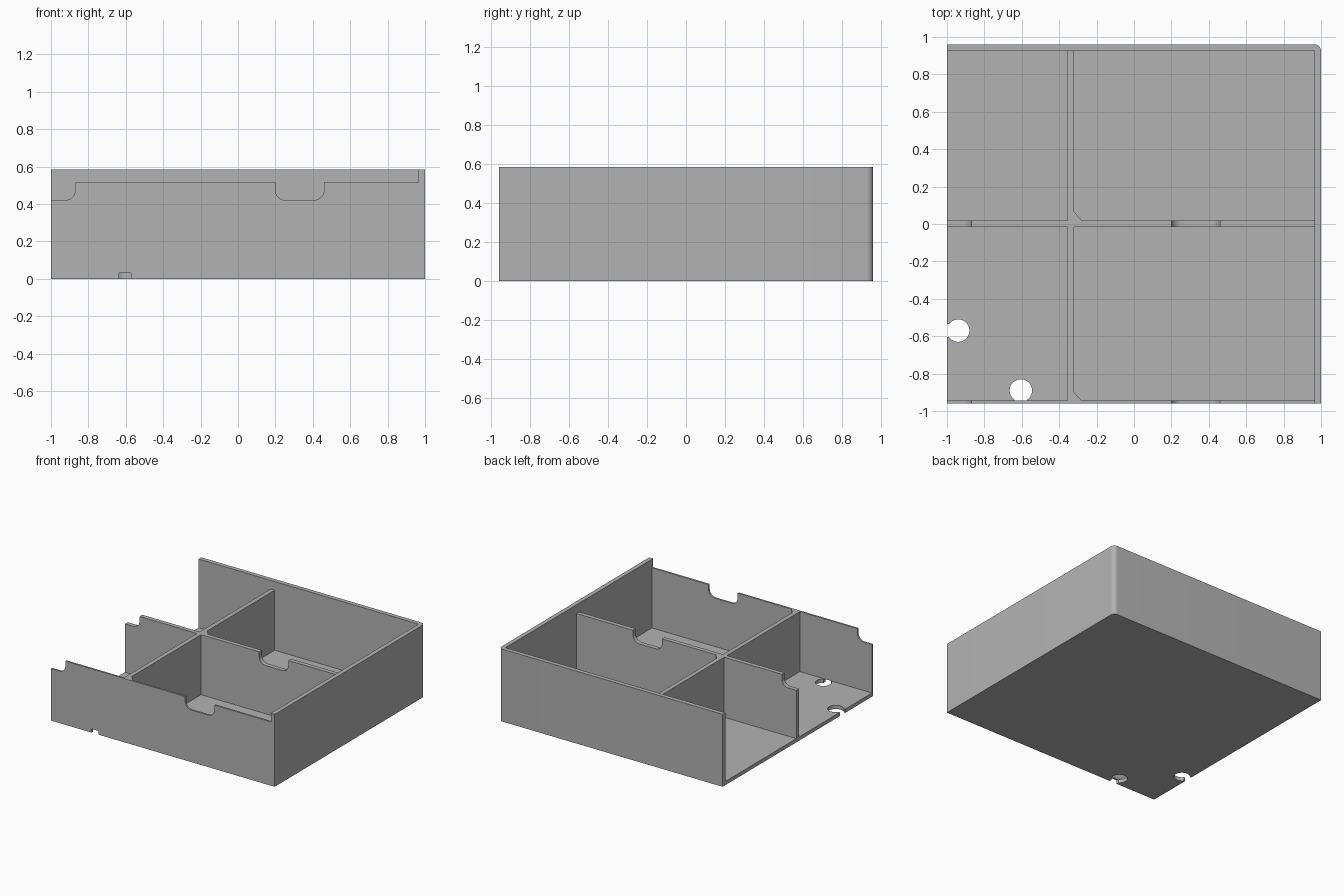
import bpy, bmesh
from math import radians, cos, sin
from mathutils import Vector

cube = bpy.data.objects.get("Cube")
if cube:
    bpy.data.objects.remove(cube, do_unlink=True)

grey = bpy.data.materials.new("plain grey")
grey.use_nodes = True
colour = (0.45, 0.45, 0.45, 1)
grey.diffuse_color = colour
grey.node_tree.nodes["Principled BSDF"].inputs["Base Color"].default_value = colour

FLOOR_TOP, WALL_TOP, RIM_TOP = 0.03, 0.515, 0.585
FRONT_IN, BACK_IN, SIDE_IN = -0.945, 0.925, 0.965
MID_FRONT, MID_BACK = -0.015, 0.02
DIV_L, DIV_R = -0.355, -0.32


def arc(cx, cy, r, start, end, steps=8):
    angles = [radians(start + (end - start) * i / steps) for i in range(steps + 1)]
    return [(cx + r * cos(a), cy + r * sin(a)) for a in angles]


def prism(name, outline, low, high, upright=False):
    """Extrude an outline along z, or along y when it is an upright (x, z) profile."""
    bm = bmesh.new()
    place = (lambda a, b: (a, low, b)) if upright else (lambda a, b: (a, b, low))
    face = bm.faces.new([bm.verts.new(place(a, b)) for a, b in outline])
    grown = bmesh.ops.extrude_face_region(bm, geom=[face])
    shift = Vector((0, high - low, 0) if upright else (0, 0, high - low))
    bmesh.ops.translate(bm, vec=shift,
                        verts=[v for v in grown["geom"] if isinstance(v, bmesh.types.BMVert)])
    bmesh.ops.recalc_face_normals(bm, faces=bm.faces)
    mesh = bpy.data.meshes.new(name)
    bm.to_mesh(mesh)
    bm.free()
    mesh.materials.append(grey)
    obj = bpy.data.objects.new(name, mesh)
    bpy.context.collection.objects.link(obj)
    bpy.ops.object.select_all(action="DESELECT")
    obj.select_set(True)
    bpy.context.view_layer.objects.active = obj
    bpy.ops.object.shade_smooth_by_angle(angle=radians(30))
    return obj


# Floor with two keyhole openings, one on the front edge and one on the open side
floor = [(-1, FRONT_IN), (-0.6375, FRONT_IN)]
floor += arc(-0.605, -0.89, 0.06, 237.2, -57.2, 32)
floor += [(-0.5725, FRONT_IN), (SIDE_IN, FRONT_IN), (SIDE_IN, BACK_IN), (-1, BACK_IN), (-1, -0.535)]
floor += arc(-0.94, -0.57, 0.06, 144.3, -144.3, 32)
floor += [(-1, -0.605)]
prism("floor", floor, 0, FLOOR_TOP)

# Tall back and side wall in one piece, rounded at the outer corner
shell = [(-1, BACK_IN), (SIDE_IN, BACK_IN), (SIDE_IN, -0.96), (1, -0.96)]
shell += arc(0.965, 0.925, 0.035, 0, 90) + [(-1, 0.96)]
prism("back_and_side_wall", shell, 0, RIM_TOP)

# Notched top edge shared by the front and middle walls
notch, r = 0.42, 0.055
top_edge = [(SIDE_IN, WALL_TOP), (0.46, WALL_TOP)]
top_edge += arc(0.46 - r, notch + r, r, 0, -90) + arc(0.2 + r, notch + r, r, -90, -180)
top_edge += [(0.2, WALL_TOP), (-0.87, WALL_TOP)]
top_edge += arc(-0.87 - r, notch + r, r, 0, -90) + [(-1, notch)]

slot = [(-0.6375, 0), (-0.6375, FLOOR_TOP), (-0.5725, FLOOR_TOP), (-0.5725, 0)]
prism("front_wall", [(-1, 0)] + slot + [(SIDE_IN, 0)] + top_edge, -0.96, FRONT_IN, True)
prism("middle_wall", [(-1, FLOOR_TOP), (SIDE_IN, FLOOR_TOP)] + top_edge, MID_FRONT, MID_BACK, True)

# Cross divider halves, each with a small corner brace at its front end
for label, y0, y1 in (("front", FRONT_IN, MID_FRONT), ("back", MID_BACK, BACK_IN)):
    prism(label + "_divider", [(DIV_L, y0), (DIV_R, y0), (DIV_R, y1), (DIV_L, y1)],
          FLOOR_TOP, WALL_TOP)
    prism(label + "_corner_brace", [(DIV_R, y0), (DIV_R + 0.04, y0), (DIV_R, y0 + 0.045)],
          FLOOR_TOP, WALL_TOP)
